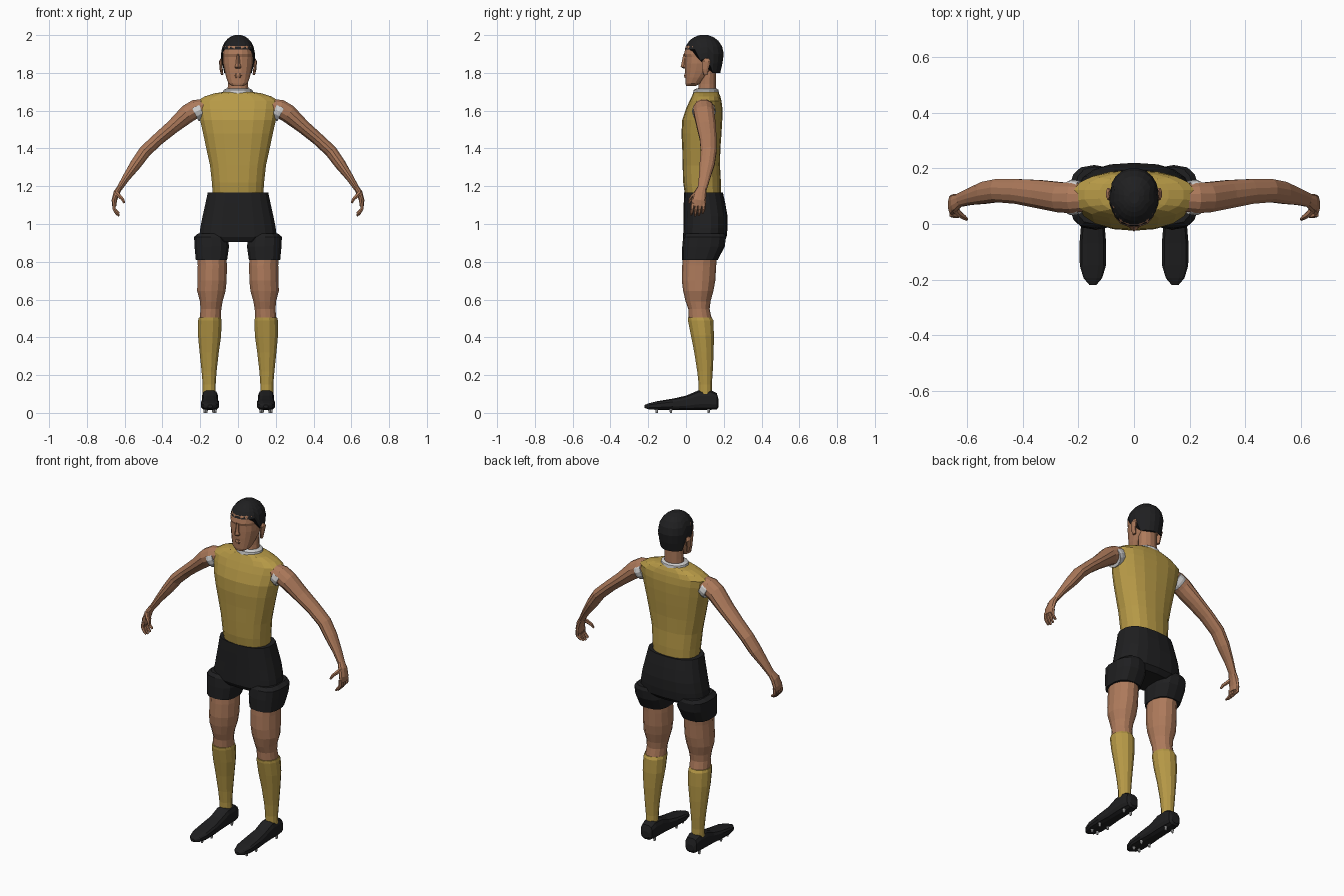
import bpy, bmesh, math
from mathutils import Vector


def material(name, rgb):
    m = bpy.data.materials.new(name)
    m.diffuse_color = (*rgb, 1)
    return m


GOLD = material("gold cloth", (0.47, 0.32, 0.062))
SKIN = material("skin", (0.42, 0.195, 0.105))
BLACK = material("black cloth", (0.014, 0.014, 0.015))
WHITE = material("white trim", (0.62, 0.62, 0.62))


def ring(center, u, v, n=14, p=1.0):
    """Closed superellipse loop around center with half axes u and v."""
    pts = []
    for i in range(n):
        a = 2 * math.pi * (i + 0.5) / n
        c, s = math.cos(a), math.sin(a)
        c, s = math.copysign(abs(c) ** p, c), math.copysign(abs(s) ** p, s)
        pts.append(Vector(center) + u * c + v * s)
    return pts


def skin_rings(name, rings, mat):
    """Skin a list of loops and close both ends."""
    bm = bmesh.new()
    loops = [[bm.verts.new(q) for q in r] for r in rings]
    n = len(loops[0])
    for a, b in zip(loops, loops[1:]):
        for i in range(n):
            j = (i + 1) % n
            bm.faces.new((a[i], a[j], b[j], b[i]))
    bm.faces.new(loops[0])
    bm.faces.new(loops[-1])
    bmesh.ops.recalc_face_normals(bm, faces=bm.faces)
    me = bpy.data.meshes.new(name)
    bm.to_mesh(me)
    bm.free()
    me.materials.append(mat)
    ob = bpy.data.objects.new(name, me)
    bpy.context.collection.objects.link(ob)
    return ob


def column(name, rows, mat, s=1, n=14, p=1.0):
    """Upright loft; rows are (z, x0, x1, y0, y1), s flips the side."""
    rings = []
    for z, x0, x1, y0, y1 in rows:
        rings.append(ring((s * (x0 + x1) / 2, (y0 + y1) / 2, z),
                          Vector(((x1 - x0) / 2, 0, 0)), Vector((0, (y1 - y0) / 2, 0)), n, p))
    return skin_rings(name, rings, mat)


def centred(rows):
    return [(z, -w, w, y0, y1) for z, w, y0, y1 in rows]


def limb(name, rows, mat, s=1, n=10):
    """Loft along a path; rows are (x, y, z, thickness, depth)."""
    pts = [Vector((s * r[0], r[1], r[2])) for r in rows]
    rings = []
    for i, r in enumerate(rows):
        t = (pts[min(i + 1, len(pts) - 1)] - pts[max(i - 1, 0)]).normalized()
        y = Vector((0, 1, 0))
        v = (y - t * y.dot(t)).normalized()
        rings.append(ring(pts[i], t.cross(v) * r[3], v * r[4], n))
    return skin_rings(name, rings, mat)


# Shirt with sloping shoulders
column("shirt", centred([
    (1.15, .135, -.005, .185), (1.22, .14, -.015, .185), (1.31, .15, -.018, .18),
    (1.40, .17, -.02, .182), (1.48, .187, -.024, .188), (1.55, .203, -.02, .192),
    (1.61, .214, 0, .193), (1.65, .22, .018, .188), (1.675, .18, .03, .182),
    (1.692, .125, .038, .175), (1.70, .07, .045, .17)]), GOLD, n=18, p=.85)
column("collar", centred([(1.685, .083, .036, .176), (1.71, .079, .04, .172),
                          (1.717, .062, .055, .162)]), WHITE)
column("neck", centred([(1.68, .06, .058, .16), (1.74, .055, .066, .16),
                        (1.83, .055, .07, .16)]), SKIN, n=12)

# Head: chin to crown
column("head", centred([
    (1.73, .03, 0, .05), (1.745, .052, -.003, .08), (1.775, .063, -.004, .11),
    (1.81, .072, -.006, .145), (1.85, .08, -.006, .165), (1.885, .081, -.006, .18),
    (1.90, .082, -.012, .185), (1.94, .078, -.003, .185), (1.975, .055, .03, .15)]),
    SKIN, n=16, p=.85)


# Hair: shell whose lower edge follows a hairline
def hairline(y):
    if y < .045:
        return 1.925
    if y < .085:
        return 1.865
    return 1.88 if y < .125 else 1.80


hair_rings = []
for t in (0, .25, .5, .7, .85, .95, 1):
    loop = []
    for q in ring((0, .095, 0), Vector((.09, 0, 0)), Vector((0, .106, 0)), 20, .92):
        z0 = hairline(q.y)
        z = z0 + (2.0 - z0) * t
        k = math.sqrt(max(.04, 1 - (max(0, z - 1.90) / .102) ** 2))
        if z < 1.88:
            k -= (1.88 - z) * 2.2 * max(0, min(1, (q.y - .1) / .08))
        loop.append(Vector((q.x * k, .095 + (q.y - .095) * k, z)))
    hair_rings.append(loop)
skin_rings("hair", hair_rings, BLACK)

# Nose: narrow bridge widening to the nostrils
column("nose", centred([(1.90, .009, -.014, .03), (1.85, .012, -.024, .03),
                        (1.832, .02, -.028, .03), (1.822, .015, -.012, .03)]), SKIN, n=6)
# Lips
column("lips", centred([(1.797, .02, -.009, .03), (1.785, .028, -.012, .03),
                        (1.773, .02, -.008, .03)]), SKIN, n=8)

# Shorts: hips
column("shorts", centred([
    (1.168, .162, -.01, .195), (1.11, .174, -.012, .208), (1.04, .19, -.013, .22),
    (.98, .202, -.014, .22), (.93, .208, -.015, .215), (.905, .15, .0, .19)]),
    BLACK, n=18, p=.8)

for s, side in ((1, "left"), (-1, "right")):
    # Ear
    limb(side + "_ear", [(.084, .105, 1.79, .007, .012), (.089, .102, 1.82, .009, .018),
                         (.092, .108, 1.86, .009, .024), (.086, .11, 1.875, .006, .012)],
         SKIN, s, 8)
    # Shorts leg with stepped hem
    column(side + "_shorts_leg", [
        (.95, .07, .212, .0, .205), (.932, .052, .234, -.015, .212),
        (.88, .046, .232, -.02, .205), (.81, .056, .225, -.02, .168)], BLACK, s, 14, .75)
    # Thigh and knee
    column(side + "_thigh", [
        (.85, .06, .217, -.015, .165), (.78, .057, .215, -.02, .16),
        (.70, .058, .217, -.022, .155), (.645, .064, .218, -.015, .145),
        (.59, .08, .203, -.002, .13), (.55, .087, .2, .012, .125),
        (.48, .09, .205, .015, .14)], SKIN, s)
    # Sock
    column(side + "_sock", [
        (.505, .088, .209, .008, .138), (.49, .085, .213, .008, .147),
        (.41, .087, .214, .024, .15), (.32, .1, .205, .042, .148),
        (.22, .112, .194, .058, .143), (.15, .117, .188, .066, .138),
        (.08, .117, .188, .066, .14)], GOLD, s, 12)
    # Boot, lofted from heel to toe
    boot = []
    for y, w, z0, z1 in [(.173, .022, .03, .07), (.163, .038, .018, .105),
                         (.13, .043, .015, .122), (.065, .044, .015, .12),
                         (0, .043, .015, .092), (-.07, .049, .015, .076),
                         (-.15, .048, .015, .063), (-.195, .034, .018, .052),
                         (-.22, .012, .026, .042)]:
        boot.append(ring((s * .148, y, (z0 + z1) / 2), Vector((w, 0, 0)),
                         Vector((0, 0, (z1 - z0) / 2)), 12, .65))
    skin_rings(side + "_boot", boot, BLACK)
    # Studs under the sole
    for k, (x, y) in enumerate([(.125, .12), (.172, .12), (.12, -.08), (.176, -.08),
                                (.13, -.155), (.167, -.155)]):
        column(f"{side}_stud_{k + 1}", [(.02, x - .009, x + .009, y - .009, y + .009),
                                        (0, x - .006, x + .006, y - .006, y + .006)],
               WHITE, s, 8)

    # Sleeve trim
    limb(side + "_sleeve_trim", [(.195, .095, 1.608, .05, .06), (.218, .095, 1.597, .055, .064),
                                 (.232, .095, 1.59, .053, .062)], WHITE, s, 14)
    # Arm from shoulder to wrist
    limb(side + "_arm", [
        (.17, .095, 1.625, .04, .05), (.222, .094, 1.61, .051, .057),
        (.265, .096, 1.585, .05, .056), (.345, .108, 1.515, .038, .052),
        (.42, .117, 1.452, .034, .046), (.492, .12, 1.385, .034, .043),
        (.54, .112, 1.318, .031, .041), (.592, .098, 1.245, .021, .031),
        (.63, .085, 1.185, .015, .025)], SKIN, s, 12)
    # Palm
    limb(side + "_palm", [(.625, .086, 1.195, .015, .024), (.643, .076, 1.165, .017, .033),
                          (.655, .068, 1.125, .015, .038), (.655, .066, 1.095, .011, .036)],
         SKIN, s, 10)
    # Curled fingers and thumb
    for k in range(4):
        y = .036 + .02 * k
        drop = (.006, 0, .004, .016)[k]
        limb(f"{side}_finger_{k + 1}", [
            (.655, y, 1.112, .01, .0098), (.656, y - .003, 1.08, .0095, .0095),
            (.645, y - .006, 1.06 + drop * .5, .009, .009),
            (.63, y - .008, 1.042 + drop, .006, .006)], SKIN, s, 6)
    limb(side + "_thumb", [(.645, .055, 1.165, .013, .014), (.628, .036, 1.148, .011, .012),
                           (.612, .025, 1.132, .009, .01), (.602, .017, 1.112, .006, .006)],
         SKIN, s, 6)
